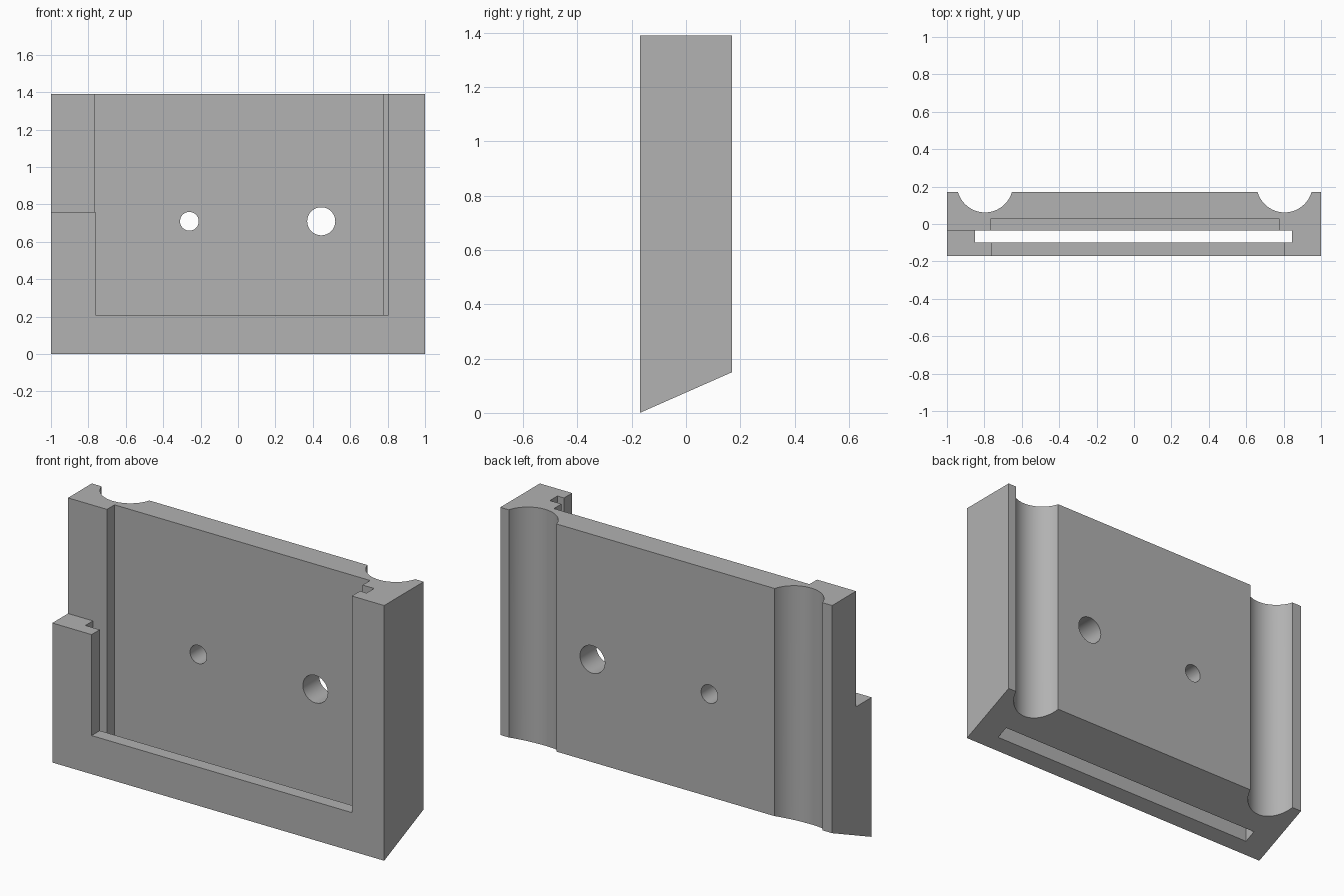
import bpy
import bmesh
from math import pi, radians
from mathutils import Matrix, Vector

default = bpy.data.objects.get("Cube")
if default:
    bpy.data.objects.remove(default, do_unlink=True)

grey = bpy.data.materials.new("plain grey")
grey.use_nodes = True
colour = (0.445, 0.445, 0.445, 1)
grey.diffuse_color = colour
grey.node_tree.nodes["Principled BSDF"].inputs["Base Color"].default_value = colour

HEIGHT, HALF_DEPTH = 1.39, 0.17
OVER = 2.0  # cutters run well past the body


def make_object(name, bm):
    bmesh.ops.recalc_face_normals(bm, faces=bm.faces[:])
    mesh = bpy.data.meshes.new(name)
    bm.to_mesh(mesh)
    bm.free()
    mesh.materials.append(grey)
    obj = bpy.data.objects.new(name, mesh)
    bpy.context.collection.objects.link(obj)
    return obj


def box(name, x, y, z):
    bm = bmesh.new()
    bmesh.ops.create_cube(bm, size=1)
    spans = (x, y, z)
    for v in bm.verts:
        v.co = Vector([a + (b - a) * (c + 0.5) for (a, b), c in zip(spans, v.co)])
    return make_object(name, bm)


def rod(name, radius, centre, rotation=Matrix()):
    bm = bmesh.new()
    bmesh.ops.create_cone(bm, cap_ends=True, segments=64, radius1=radius,
                          radius2=radius, depth=2 * OVER,
                          matrix=Matrix.Translation(centre) @ rotation)
    return make_object(name, bm)


# Body: side profile with a slanted underside, extruded along x
bm = bmesh.new()
profile = [(-HALF_DEPTH, 0), (HALF_DEPTH, 0.15),
           (HALF_DEPTH, HEIGHT), (-HALF_DEPTH, HEIGHT)]
face = bm.faces.new([bm.verts.new((-1, y, z)) for y, z in profile])
side = bmesh.ops.extrude_face_region(bm, geom=[face])["geom"]
bmesh.ops.translate(bm, vec=(2, 0, 0),
                    verts=[v for v in side if isinstance(v, bmesh.types.BMVert)])
body = make_object("holder_body", bm)

# Cutters: panel slot, front opening, rear recess and the lowered front corner
cutters = [
    box("panel_slot", (-0.85, 0.845), (-0.10, -0.035), (-OVER, OVER)),
    box("front_opening", (-0.763, 0.805), (-OVER, -0.07), (0.21, OVER)),
    box("rear_recess", (-0.765, 0.775), (-0.06, 0.03), (0.115, OVER)),
    box("corner_step", (-OVER, -0.763), (-OVER, -0.035), (0.76, OVER)),
]

# Round grooves down the back
for x in (-0.797, 0.805):
    cutters.append(rod("back_groove", 0.15, (x, 0.212, 0)))

# Holes through the panel
across = Matrix.Rotation(pi / 2, 4, "X")
for x, radius in ((-0.26, 0.05), (0.445, 0.075)):
    cutters.append(rod("through_hole", radius, (x, 0, 0.71), across))

for cutter in cutters:
    cutter.hide_render = True
    mod = body.modifiers.new(cutter.name, "BOOLEAN")
    mod.operation = "DIFFERENCE"
    mod.solver = "EXACT"
    mod.object = cutter

# Bake the cuts and drop the cutters
bpy.context.view_layer.update()
graph = bpy.context.evaluated_depsgraph_get()
cut_mesh = bpy.data.meshes.new_from_object(body.evaluated_get(graph))
body.modifiers.clear()
body.data = cut_mesh
for cutter in cutters:
    bpy.data.objects.remove(cutter, do_unlink=True)

# Smooth the grooves and holes, keep the edges sharp
bpy.ops.object.select_all(action="DESELECT")
body.select_set(True)
bpy.context.view_layer.objects.active = body
bpy.ops.object.shade_smooth_by_angle(angle=radians(30))
